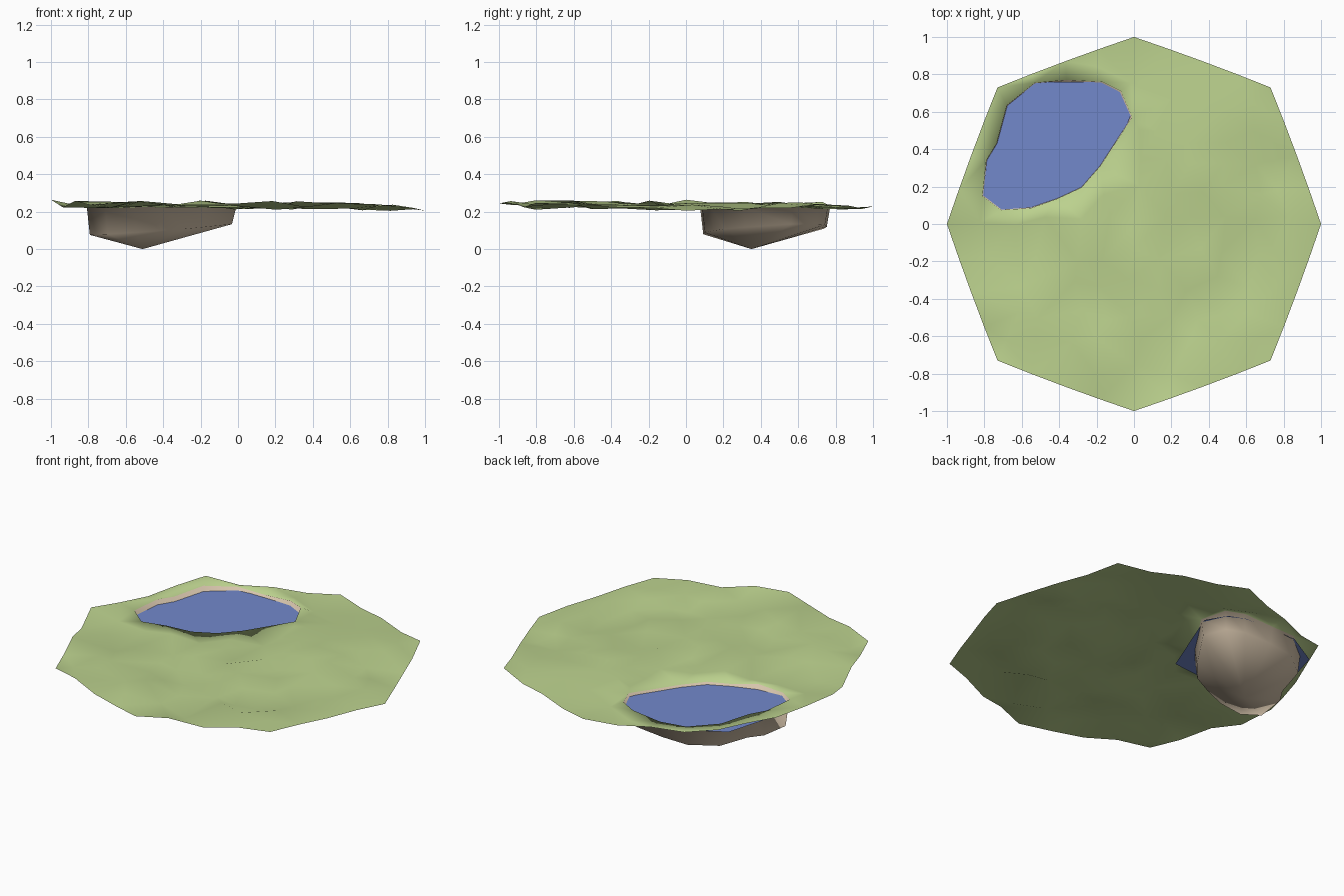
import bpy, bmesh, math, random
from mathutils import Vector
from mathutils.geometry import delaunay_2d_cdt

if "Cube" in bpy.data.objects:
    bpy.data.objects.remove(bpy.data.objects["Cube"])

random.seed(7)


def material(name, rgb):
    m = bpy.data.materials.new(name)
    m.diffuse_color = (*rgb, 1)
    m.use_nodes = True
    m.node_tree.nodes["Principled BSDF"].inputs["Base Color"].default_value = m.diffuse_color
    return m


def inside(p, poly):
    hit = False
    for a, b in zip(poly, poly[1:] + poly[:1]):
        if (a.y > p.y) != (b.y > p.y):
            if p.x < a.x + (p.y - a.y) * (b.x - a.x) / (b.y - a.y):
                hit = not hit
    return hit


def edge_distance(p, poly):
    best = 9
    for a, b in zip(poly, poly[1:] + poly[:1]):
        t = max(0, min(1, (p - a).dot(b - a) / (b - a).length_squared))
        best = min(best, (p - a.lerp(b, t)).length)
    return best


def finish(bm, name, mats):
    me = bpy.data.meshes.new(name)
    bm.to_mesh(me)
    bm.free()
    for m in mats:
        me.materials.append(m)
    me.shade_smooth()
    ob = bpy.data.objects.new(name, me)
    bpy.context.collection.objects.link(ob)
    return ob


grass = material("grass", (0.50, 0.64, 0.27))
earth = material("earth", (0.67, 0.55, 0.41))
blue = material("water", (0.17, 0.25, 0.60))

# Pond outline, counter-clockwise
pond = [Vector(p) for p in (
    (-0.01, 0.57), (-0.07, 0.71), (-0.17, 0.76), (-0.36, 0.77), (-0.53, 0.755),
    (-0.68, 0.635), (-0.735, 0.43), (-0.79, 0.34), (-0.81, 0.15), (-0.71, 0.075),
    (-0.55, 0.085), (-0.41, 0.135), (-0.28, 0.195), (-0.18, 0.31))]

# Octagonal ground outline, with slightly bowed edges
corners = [Vector(p) for p in ((1, 0), (0.73, 0.73), (0, 1), (-0.73, 0.73),
                               (-1, 0), (-0.73, -0.73), (0, -1), (0.73, -0.73))]
border = []
for a, b in zip(corners, corners[1:] + corners[:1]):
    border.append(a)
    for t in (0.25, 0.5, 0.75):
        border.append(a.lerp(b, t) * (1 + 0.024 * t * (1 - t)))

# Scattered interior points
points = pond + border
for i in range(-6, 7):
    for j in range(-6, 7):
        p = Vector(((i + random.uniform(-0.3, 0.3)) * 0.16,
                    (j + random.uniform(-0.3, 0.3)) * 0.16))
        if (inside(p, border) and not inside(p, pond)
                and edge_distance(p, border) > 0.07 and edge_distance(p, pond) > 0.07):
            points.append(p)

n = len(pond)
edges = [(i, (i + 1) % n) for i in range(n)]
coords, _, tris, orig, _, _ = delaunay_2d_cdt(points, edges, [], 0, 1e-5)

# Bumpy ground with the pond cut out
bm = bmesh.new()
rim = [None] * n
verts = []
for p, src in zip(coords, orig):
    z = 0.235 - 0.008 * p.x + random.uniform(-0.024, 0.024)
    k = src[0] if src else n
    if k < n:
        z = 0.228 + random.uniform(-0.010, 0.014)
    v = bm.verts.new((p.x, p.y, z))
    verts.append(v)
    if k < n:
        rim[k] = v
for t in tris:
    c = sum((coords[i] for i in t), Vector((0, 0))) / len(t)
    if not inside(c, pond):
        f = bm.faces.new([verts[i] for i in t])
        if f.calc_area() and f.normal.z < 0:
            f.normal_flip()

# Earth basin: steep wall then a shallow cone to the lowest point
centre = Vector((-0.45, 0.42))
ring = []
for p in pond:
    q = centre + (p - centre) * 0.95
    ring.append(bm.verts.new((q.x, q.y, 0.11 + 0.06 * (q.x + 0.35) + 0.03 * (q.y - 0.42))))
low = bm.verts.new((-0.51, 0.35, 0))
for i in range(n):
    j = (i + 1) % n
    for f in (bm.faces.new((rim[i], ring[i], ring[j], rim[j])),
              bm.faces.new((ring[i], low, ring[j]))):
        f.material_index = 1
bmesh.ops.recalc_face_normals(bm, faces=bm.faces)
top = max(bm.faces, key=lambda f: f.calc_center_median().x)
top.normal_update()
if top.normal.z < 0:
    bmesh.ops.reverse_faces(bm, faces=bm.faces)
finish(bm, "ground", [grass, earth])

# Water sheet, reaching under the near bank
bm = bmesh.new()
sheet = [(-0.01, 0.6), (-0.08, 0.72), (-0.18, 0.76), (-0.53, 0.76), (-0.74, 0.64),
         (-0.82, 0.36), (-0.82, 0.14), (-0.7, 0.07), (-0.2, 0.12)]
bm.faces.new([bm.verts.new((x, y, 0.207)) for x, y in sheet])
finish(bm, "pond_water", [blue])
